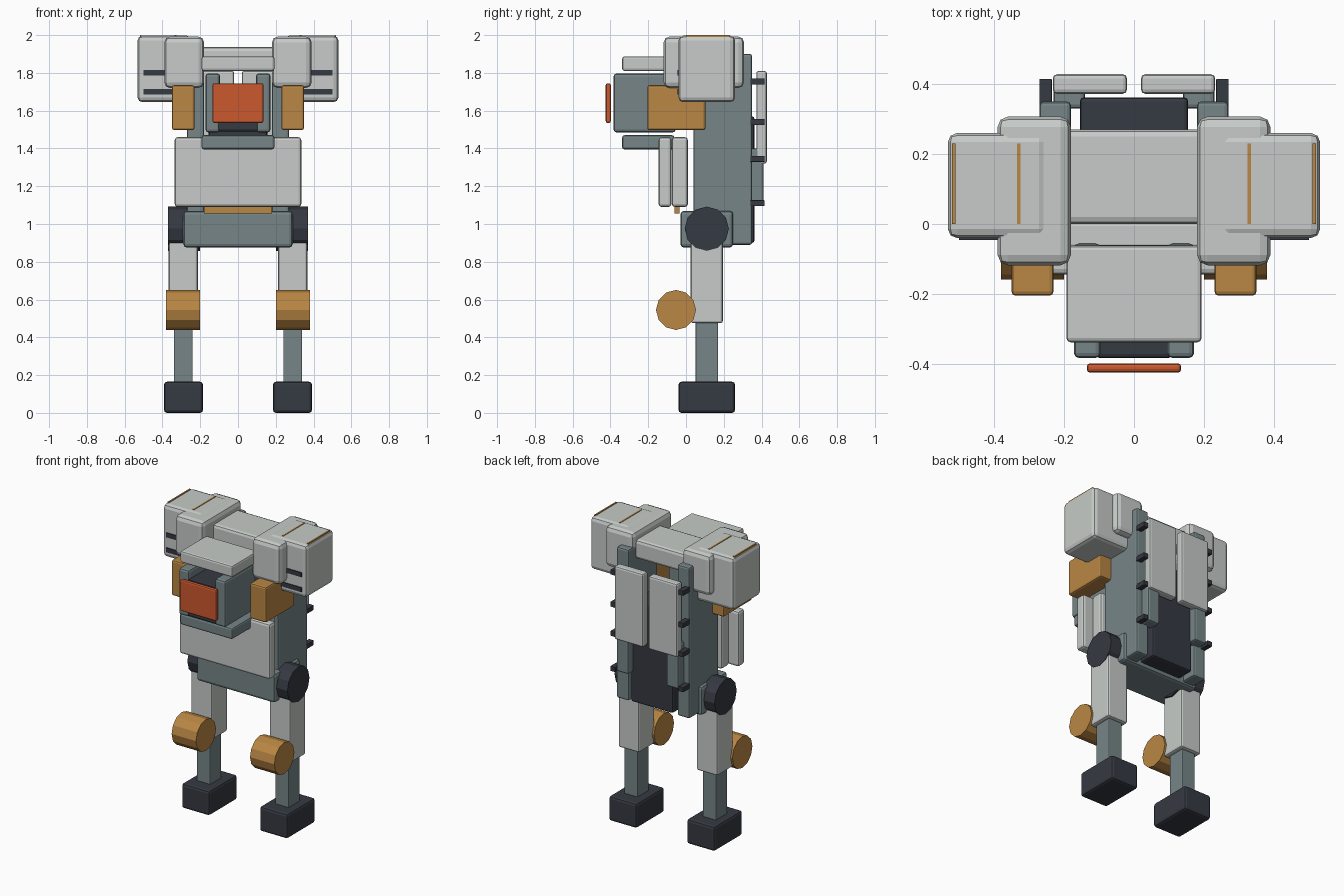
import bpy, bmesh, math
from mathutils import Matrix, Vector

if "Cube" in bpy.data.objects:
    bpy.data.objects.remove(bpy.data.objects["Cube"])


def material(name, r, g, b):
    m = bpy.data.materials.new(name)
    m.diffuse_color = (r, g, b, 1)
    m.use_nodes = True
    m.node_tree.nodes["Principled BSDF"].inputs["Base Color"].default_value = m.diffuse_color
    return m


LIGHT = material("light_grey", 0.57, 0.60, 0.58)
SLATE = material("slate", 0.18, 0.235, 0.245)
DARK = material("charcoal", 0.036, 0.041, 0.054)
OCHRE = material("ochre", 0.49, 0.24, 0.058)
RED = material("orange_red", 0.60, 0.098, 0.026)


def finish(bm, name, mat):
    me = bpy.data.meshes.new(name)
    bm.to_mesh(me)
    bm.free()
    me.materials.append(mat)
    ob = bpy.data.objects.new(name, me)
    bpy.context.collection.objects.link(ob)
    return ob


def box(name, mat, x, y, z, bevel=0.012):
    """Box from (min, max) ranges, with bevelled edges."""
    bm = bmesh.new()
    size = Vector((x[1] - x[0], y[1] - y[0], z[1] - z[0]))
    mid = Vector((x[0] + x[1], y[0] + y[1], z[0] + z[1])) / 2
    bmesh.ops.create_cube(bm, size=1, matrix=Matrix.Translation(mid) @ Matrix.Diagonal(size.to_4d()))
    if bevel:
        bmesh.ops.bevel(bm, geom=bm.edges[:], offset=bevel, segments=2,
                        profile=0.5, affect='EDGES', clamp_overlap=True)
    return finish(bm, name, mat)


def drum(name, mat, x, y, z, r):
    """Twelve-sided cylinder lying along x."""
    bm = bmesh.new()
    m = Matrix.Translation(((x[0] + x[1]) / 2, y, z)) @ Matrix.Rotation(math.pi / 2, 4, 'Y')
    bmesh.ops.create_cone(bm, cap_ends=True, segments=12, radius1=r, radius2=r,
                          depth=abs(x[1] - x[0]), matrix=m)
    return finish(bm, name, mat)


# central parts: pelvis, torso
box("pelvis", SLATE, (-.29, .29), (-.03, .25), (.875, 1.07), .02)
box("back_core", DARK, (-.155, .155), (.06, .362), (.9, 1.57))
box("waist_trim", OCHRE, (-.18, .18), (-.062, -.034), (1.055, 1.12), .003)
box("chest_plate", LIGHT, (-.335, .335), (-.145, -.077), (1.09, 1.46), .016)
box("inner_chest_plate", LIGHT, (-.27, .27), (-.075, .01), (1.09, 1.46), .016)
box("shoulder_beam", LIGHT, (-.21, .21), (0, .27), (1.81, 1.937), .02)

# head
box("head_core", DARK, (-.11, .11), (-.383, -.06), (1.49, 1.74))
box("hood", LIGHT, (-.193, .193), (-.338, -.062), (1.81, 1.887))
box("chin", SLATE, (-.193, .193), (-.338, -.062), (1.395, 1.47))
box("visor_panel", RED, (-.135, .135), (-.425, -.398), (1.535, 1.745), .01)

# paired parts
for side, s in (("left", -1), ("right", 1)):
    def mx(a, b):
        return tuple(sorted((s * a, s * b)))

    # leg
    box(side + "_foot", DARK, mx(.185, .392), (-.04, .26), (0, .165), .016)
    box(side + "_shin", SLATE, mx(.24, .34), (.05, .17), (.15, .55), .006)
    box(side + "_thigh", LIGHT, mx(.213, .367), (.025, .195), (.475, .98))
    drum(side + "_knee", OCHRE, mx(.2, .38), -.053, .545, .106)
    drum(side + "_hip", DARK, mx(.2, .37), .11, .975, .117)

    # torso rail with rungs, back plates
    box(side + "_rail", SLATE, mx(.18, .27), (.04, .35), (.89, 1.9))
    for i, z in enumerate((1.11, 1.345, 1.54, 1.755)):
        box(f"{side}_rung_{i}", DARK, mx(.235, .27), (.34, .415), (z - .016, z + .016), .002)
    box(side + "_back_block", SLATE, mx(.14, .23), (.33, .41), (1.1, 1.4))
    box(side + "_back_plate", LIGHT, mx(.02, .232), (.372, .428), (1.32, 1.81))

    # head side post
    box(side + "_head_post", SLATE, mx(.095, .172), (-.383, -.055), (1.485, 1.797), .015)

    # arm and shoulder
    box(side + "_upper_arm", OCHRE, mx(.23, .35), (-.205, .103), (1.497, 1.735))
    box(side + "_inner_shoulder", LIGHT, mx(.18, .39), (-.118, .307), (1.72, 1.992), .03)
    box(side + "_outer_shoulder", LIGHT, mx(.245, .532), (-.04, .26), (1.645, 1.997), .026)
    for i, x in enumerate((.33, .515)):
        box(f"{side}_shoulder_stripe_{i}", OCHRE, mx(x - .005, x + .005), (0, .23), (1.991, 2), 0)
    for i, z in enumerate((1.7, 1.8)):
        box(f"{side}_vent_{i}", DARK, mx(.28, .5), (-.046, -.038), (z - .015, z + .015), 0)
